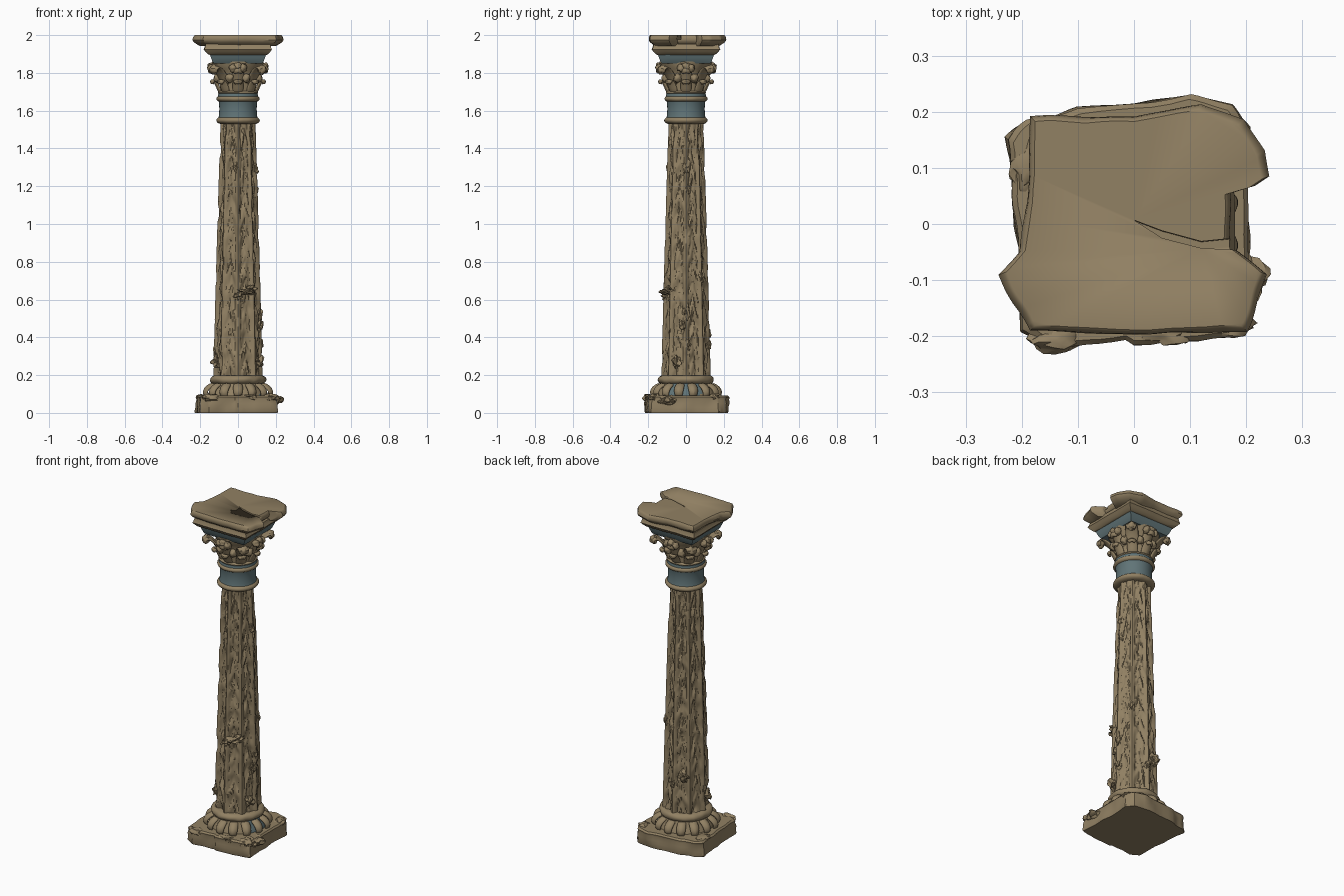
import bpy, bmesh, math, random
from mathutils import Vector, noise

if "Cube" in bpy.data.objects:
    bpy.data.objects.remove(bpy.data.objects["Cube"])

random.seed(4)
TAU = math.tau


def material(name, rgb):
    m = bpy.data.materials.new(name)
    m.diffuse_color = (*rgb, 1)
    m.use_nodes = True
    m.node_tree.nodes["Principled BSDF"].inputs["Base Color"].default_value = m.diffuse_color
    return m


STONE = material("sandstone", (0.285, 0.218, 0.125))
BLUE = material("faded blue paint", (0.118, 0.175, 0.185))


def finish(name, bm, mat, angle=35):
    bmesh.ops.recalc_face_normals(bm, faces=bm.faces[:])
    me = bpy.data.meshes.new(name)
    bm.to_mesh(me)
    bm.free()
    me.materials.append(mat)
    me.polygons.foreach_set("use_smooth", [True] * len(me.polygons))
    me.set_sharp_from_angle(angle=math.radians(angle))
    ob = bpy.data.objects.new(name, me)
    bpy.context.collection.objects.link(ob)
    return ob


def loft(bm, rings):
    """Skin a stack of closed rings and cap both ends."""
    vr = [[bm.verts.new(p) for p in r] for r in rings]
    n = len(vr[0])
    for a, b in zip(vr, vr[1:]):
        for i in range(n):
            bm.faces.new((a[i], a[(i + 1) % n], b[(i + 1) % n], b[i]))
    bm.faces.new(vr[0][::-1])
    bm.faces.new(vr[-1])


def revolve(name, profile, mat, seg=64, rough=0.0):
    bm = bmesh.new()
    rings = []
    for r, z in profile:
        ring = []
        for i in range(seg):
            a = TAU * i / seg
            rr = r + rough * noise.noise(Vector((math.cos(a) * 3, math.sin(a) * 3, z * 25)))
            ring.append((rr * math.cos(a), rr * math.sin(a), z))
        rings.append(ring)
    loft(bm, rings)
    return finish(name, bm, mat)


def bead(r0, r1, z0, z1):
    """Half-round moulding profile from core radius r0 out to r1."""
    return [(r0 + (r1 - r0) * math.sin(math.pi * k / 8) ** 0.6, z0 + (z1 - z0) * k / 8)
            for k in range(9)]


def slab(name, outline, levels, rough, mat=STONE, sub=6):
    """Broken slab: an irregular outline stacked at several heights."""
    pts = []
    for k, p in enumerate(outline):
        q = outline[(k + 1) % len(outline)]
        pts += [Vector(p).lerp(Vector(q), t / sub) for t in range(sub)]
    rings = []
    for z, s in levels:
        ring = []
        for p in pts:
            f = s + rough * noise.noise(Vector((p.x * 16, p.y * 16, z * 14)))
            ring.append((p.x * f, p.y * f, z))
        rings.append(ring)
    bm = bmesh.new()
    loft(bm, rings)
    return finish(name, bm, mat)


def square(h):
    return [(-h, -h), (h, -h), (h, h), (-h, h)]


def add_leaf(bm, ang, path, width, tip=0.4):
    """Curled leaf strip following a radius/height path."""
    c, s = math.cos(ang), math.sin(ang)
    rows = []
    n = len(path) - 1
    for k, (r, z) in enumerate(path):
        t = k / n
        w = width * ((1 - t) + tip * t + 0.35 * math.sin(math.pi * t))
        row = []
        for j in range(-2, 3):
            v = j / 2
            rr = r - 0.012 * v * v + (0.004 if j == 0 else 0)
            row.append(bm.verts.new((rr * c - v * w * s, rr * s + v * w * c, z - 0.006 * v * v)))
        rows.append(row)
    for a, b in zip(rows, rows[1:]):
        for j in range(4):
            bm.faces.new((a[j], a[j + 1], b[j + 1], b[j]))


def leaf_object(name, bm, thick):
    ob = finish(name, bm, STONE, 60)
    m = ob.modifiers.new("thickness", 'SOLIDIFY')
    m.thickness, m.offset = thick, 0
    ob.modifiers.new("round", 'SUBSURF').levels = 1
    return ob


def add_lump(bm, loc, size, jag=0.35):
    new = bmesh.ops.create_icosphere(bm, subdivisions=3, radius=1)["verts"]
    seed = Vector([random.uniform(0, 50) for _ in range(3)])
    for v in new:
        f = 1 + jag * noise.noise(v.co * 1.7 + seed)
        v.co = Vector([v.co[i] * size[i] * f + loc[i] for i in range(3)])


# ---- plinth with worn outline and loose chunks
slab("plinth", [(-0.2, -0.19), (-0.155, -0.222), (-0.015, -0.208), (0, -0.218), (0.17, -0.2),
                (0.212, -0.185), (0.205, -0.06), (0.2, 0.06), (0.205, 0.17), (0.175, 0.212),
                (0.1, 0.227), (-0.1, 0.205), (-0.19, 0.185), (-0.226, 0.152),
                (-0.217, 0.05), (-0.205, -0.06)],
     [(0, 0.985), (0.008, 1), (0.03, 0.99), (0.05, 1), (0.07, 0.985), (0.083, 1), (0.092, 0.96)], 0.04)
bm = bmesh.new()
for loc, size in [((0.19, -0.1, 0.07), (0.042, 0.05, 0.025)), ((0.17, -0.17, 0.08), (0.04, 0.03, 0.02)),
                  ((-0.14, -0.2, 0.078), (0.05, 0.024, 0.02)), ((0.06, -0.195, 0.085), (0.05, 0.02, 0.015)),
                  ((0.17, 0.15, 0.085), (0.035, 0.04, 0.018)), ((-0.185, 0.1, 0.085), (0.03, 0.05, 0.014))]:
    add_lump(bm, loc, size, 0.6)
finish("plinth_chunks", bm, STONE)

# ---- base mouldings: scotia (painted remains on +x side), leaf ring and torus
scotia = revolve("base_scotia", [(0.16, 0.088), (0.158, 0.1), (0.148, 0.12), (0.14, 0.14), (0.135, 0.16)],
                 STONE, rough=0.004)
scotia.data.materials.append(BLUE)
for p in scotia.data.polygons:
    if p.center.x > 0.115 and p.center.y < 0.08 and len(p.vertices) == 4:
        p.material_index = 1
bm = bmesh.new()
for k in range(14):
    add_leaf(bm, TAU * (k + 0.5) / 14,
             [(0.136, 0.155), (0.152, 0.148), (0.17, 0.137), (0.184, 0.118), (0.182, 0.098), (0.172, 0.09)],
             0.021, 0.7)
leaf_object("base_leaves", bm, 0.014)
revolve("base_torus", bead(0.128, 0.147, 0.152, 0.198), STONE, rough=0.006)

# ---- shaft: tapered octagon with corner ribs and carved foliage panels
bm = bmesh.new()
rings = []
N, LEVELS = 16, 170
for l in range(LEVELS + 1):
    t = l / LEVELS
    z = 0.18 + 1.365 * t
    R = 0.131 - 0.033 * t - 0.006 * t * t
    ring = []
    for i in range(8 * N):
        u = (i % N) / N
        a = TAU * i / (8 * N)
        r = R * math.cos(math.pi / 8) / math.cos((u - 0.5) * math.pi / 4)
        m = min(1, max(0, (min(u, 1 - u) - 0.1) / 0.09))
        face = i // N
        # scrolling leaf relief inside the panel, worn edges on the ribs
        side = abs(u - 0.5) * 2
        p = Vector((u * 2.4 + face * 7, z * 13 + side * 1.5, face * 3.1))
        rel = -0.009 + 0.013 * noise.noise(p) + 0.007 * noise.noise(p * 2.3)
        rel += 0.003 * math.sin(z * 62 + side * 3 + face)
        wear = noise.noise(Vector((math.cos(a) * 2, math.sin(a) * 2, z * 9)))
        r += m * rel - (1 - m) * max(0, wear - 0.1) * 0.018
        ring.append((r * math.cos(a), r * math.sin(a), z))
    rings.append(ring)
loft(bm, rings)
finish("shaft", bm, STONE, 40)

# ---- broken flakes standing proud of the shaft
bm = bmesh.new()
for ang, z, w, h in [(-67, 0.64, 0.038, 0.016), (-50, 0.655, 0.025, 0.018), (-90, 0.62, 0.02, 0.02),
                     (0, 0.53, 0.016, 0.04), (-8, 0.46, 0.018, 0.03), (5, 0.36, 0.014, 0.03),
                     (0, 1.29, 0.014, 0.028), (3, 1.18, 0.013, 0.03), (90, 0.36, 0.016, 0.03),
                     (180, 0.33, 0.012, 0.035), (-95, 1.3, 0.013, 0.025), (120, 0.42, 0.026, 0.03),
                     (200, 0.27, 0.025, 0.03), (-25, 0.27, 0.025, 0.03), (45, 0.72, 0.014, 0.03)]:
    a = math.radians(ang)
    R = 0.122 - 0.038 * (z - 0.18) / 1.365
    add_lump(bm, (R * math.cos(a), R * math.sin(a), z), (w, w, h), 0.9)
finish("shaft_flakes", bm, STONE)

# ---- neck rings and painted bands
revolve("lower_neck_ring", bead(0.095, 0.115, 1.53, 1.567), STONE, rough=0.002)
revolve("neck_band", [(0.104, 1.56), (0.1, 1.575), (0.099, 1.61), (0.1, 1.64), (0.104, 1.655)], BLUE)
revolve("upper_neck_ring", bead(0.1, 0.114, 1.648, 1.678), STONE, rough=0.002)
revolve("thin_band", [(0.106, 1.672), (0.104, 1.69)], BLUE)
revolve("capital_ring", bead(0.09, 0.107, 1.686, 1.706), STONE, rough=0.002)

# ---- capital: bell with two rows of curled leaves and corner volutes
revolve("capital_bell", [(0.094, 1.69), (0.097, 1.73), (0.104, 1.78), (0.118, 1.82), (0.138, 1.85), (0.138, 1.86)],
        STONE, rough=0.006)
bm = bmesh.new()
knobs = bmesh.new()
for k in range(8):
    add_leaf(bm, TAU * k / 8, [(0.094, 1.695), (0.106, 1.72), (0.116, 1.745), (0.134, 1.765),
                               (0.143, 1.758), (0.138, 1.742)], 0.026, 0.55)
    a = TAU * (k + 0.5) / 8
    add_lump(knobs, (0.116 * math.cos(a), 0.116 * math.sin(a), 1.772), (0.02, 0.02, 0.024))
    a = TAU * (k + 0.5) / 8 + (0.2 if k % 2 else -0.2)
    add_lump(knobs, (0.142 * math.cos(a), 0.142 * math.sin(a), 1.825), (0.02, 0.02, 0.022))
for k in range(4):
    a = TAU * k / 4
    add_leaf(bm, a, [(0.1, 1.74), (0.112, 1.785), (0.13, 1.82), (0.148, 1.832), (0.156, 1.815), (0.147, 1.798)],
             0.028, 0.7)
    add_lump(knobs, (0.14 * math.cos(a), 0.14 * math.sin(a), 1.835), (0.022, 0.022, 0.02))
    a += TAU / 8
    add_leaf(bm, a, [(0.1, 1.74), (0.118, 1.78), (0.148, 1.818), (0.18, 1.838), (0.198, 1.825), (0.188, 1.8)],
             0.03, 0.75)
    add_lump(knobs, (0.18 * math.cos(a), 0.18 * math.sin(a), 1.818), (0.022, 0.022, 0.024))
leaf_object("capital_leaves", bm, 0.013)
finish("capital_volutes", knobs, STONE, 60)

# ---- square painted band and moulding below the top slab
slab("capital_band", square(1), [(1.85, 0.128), (1.862, 0.136), (1.88, 0.143), (1.902, 0.15)], 0.0, BLUE)
slab("top_moulding", square(1), [(1.896, 0.15), (1.9, 0.158), (1.912, 0.17), (1.925, 0.18),
                                 (1.932, 0.176), (1.952, 0.172)], 0.004)

# ---- broken top slab with a notch on the right and a wedge crack
top = slab("top_slab", [(-0.185, -0.19), (0, -0.198), (0.2, -0.19), (0.215, -0.15), (0.237, -0.09),
                        (0.185, -0.048), (0.172, -0.045), (0.17, 0.055), (0.215, 0.068), (0.241, 0.085),
                        (0.232, 0.13), (0.195, 0.185), (0.12, 0.214), (0, 0.192), (-0.185, 0.192),
                        (-0.19, 0.04), (-0.205, -0.05), (-0.24, -0.09), (-0.215, -0.14)],
           [(1.942, 0.83), (1.952, 0.9), (1.963, 0.97), (1.975, 1.0), (1.988, 0.99), (1.997, 0.97), (2.0, 0.95)],
           0.022)
bm = bmesh.new()
crack = [(0, 0.008), (0.05, -0.024), (0.12, -0.042), (0.2, -0.046), (0.2, -0.022), (0.12, -0.03), (0.05, -0.011)]
loft(bm, [[(x, y - 0.002, 1.978) for x, y in crack], [(x, y, 2.02) for x, y in crack]])
cutter = finish("crack_cutter", bm, STONE)
cutter.hide_render = True
cutter.hide_viewport = True
cut = top.modifiers.new("crack", 'BOOLEAN')
cut.object, cut.operation, cut.solver = cutter, 'DIFFERENCE', 'EXACT'
